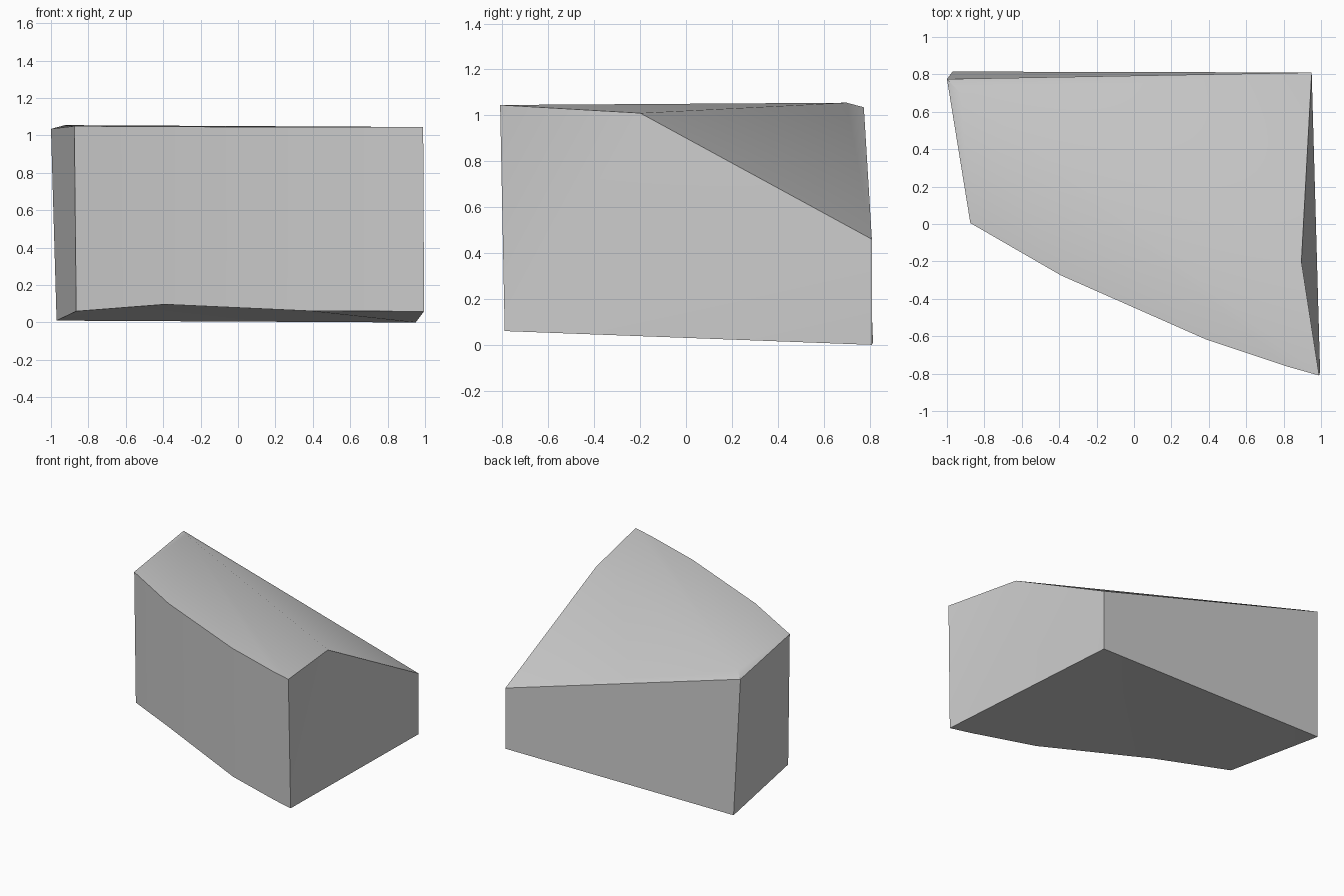
import bpy, bmesh, math

# Remove the default cube
cube = bpy.data.objects.get("Cube")
if cube:
    bpy.data.objects.remove(cube, do_unlink=True)

# Stone colour
stone = bpy.data.materials.new("pale grey stone")
stone.use_nodes = True
grey = (0.6, 0.6, 0.6, 1)
stone.diffuse_color = grey
stone.node_tree.nodes["Principled BSDF"].inputs["Base Color"].default_value = grey

# Matching upper and lower outlines, from the back right corner round the front
upper = [(-1, 0.775, 1.035), (-0.875, 0.005, 1.05), (-0.39, -0.275, 1.047),
         (0.38, -0.615, 1.045), (0.83, -0.765, 1.045), (0.99, -0.81, 1.045),
         (0.95, 0.81, 0.46)]
lower = [(-0.97, 0.815, 0.01), (-0.865, 0.01, 0.06), (-0.39, -0.26, 0.097),
         (0.38, -0.6, 0.062), (0.83, -0.745, 0.06), (0.995, -0.79, 0.06),
         (0.95, 0.81, 0)]

bm = bmesh.new()
top = [bm.verts.new(p) for p in upper]
base = [bm.verts.new(p) for p in lower]
shoulder = bm.verts.new((0.895, -0.2, 1.01))
peak = bm.verts.new((-0.925, 0.7, 1.055))

# Walls, with the shoulder rising in the side wall
front_corner, back_corner = 5, 6
for i in range(len(top)):
    j = (i + 1) % len(top)
    if i == front_corner:
        bm.faces.new((base[i], base[j], top[j]))
        bm.faces.new((base[i], top[j], shoulder))
        bm.faces.new((base[i], shoulder, top[i]))
    else:
        bm.faces.new((base[i], base[j], top[j], top[i]))

# Sloping top fanned from the peak
rim = top[:back_corner] + [shoulder, top[back_corner]]
for a, b in zip(rim, rim[1:] + rim[:1]):
    bm.faces.new((peak, a, b))

# Underside
underside = bm.faces.new(list(reversed(base)))
bmesh.ops.triangulate(bm, faces=[underside])
bmesh.ops.recalc_face_normals(bm, faces=bm.faces[:])

mesh = bpy.data.meshes.new("rock_block")
bm.to_mesh(mesh)
bm.free()
mesh.materials.append(stone)
rock = bpy.data.objects.new("rock_block", mesh)
bpy.context.collection.objects.link(rock)

# Soft shading on gentle bends, crisp main corners
bpy.ops.object.select_all(action='DESELECT')
rock.select_set(True)
bpy.context.view_layer.objects.active = rock
bpy.ops.object.shade_smooth_by_angle(angle=math.radians(40))
